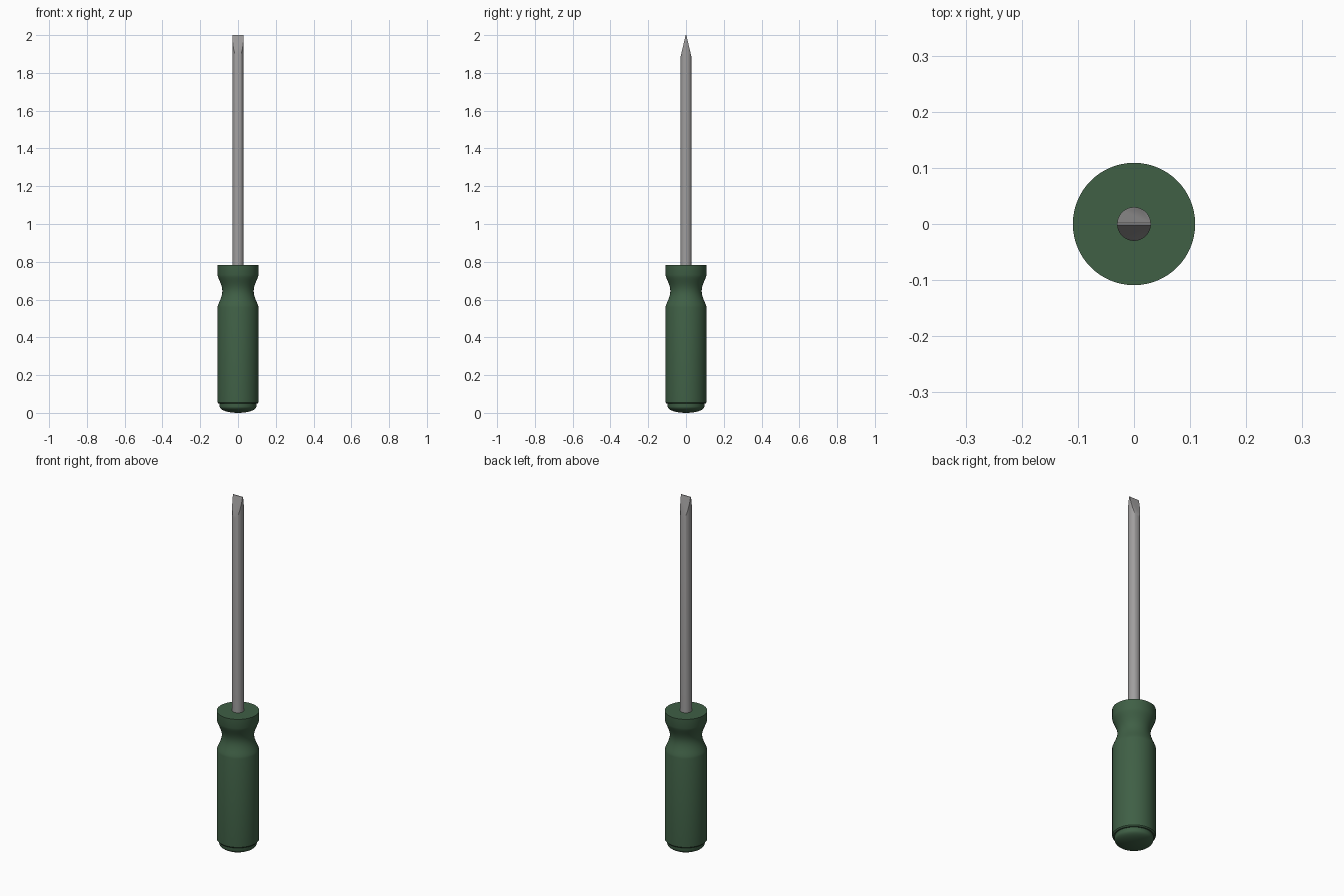
import bpy, bmesh, math
from mathutils import Vector

cube = bpy.data.objects.get("Cube")
if cube:
    bpy.data.objects.remove(cube, do_unlink=True)


def material(name, colour):
    mat = bpy.data.materials.new(name)
    mat.use_nodes = True
    mat.diffuse_color = colour
    mat.node_tree.nodes["Principled BSDF"].inputs["Base Color"].default_value = colour
    return mat


def finish(bm, name, mat):
    bmesh.ops.recalc_face_normals(bm, faces=bm.faces)
    mesh = bpy.data.meshes.new(name)
    bm.to_mesh(mesh)
    bm.free()
    mesh.materials.append(mat)
    obj = bpy.data.objects.new(name, mesh)
    bpy.context.collection.objects.link(obj)
    bpy.ops.object.select_all(action='DESELECT')
    bpy.context.view_layer.objects.active = obj
    obj.select_set(True)
    bpy.ops.object.shade_smooth_by_angle(angle=math.radians(30))
    return obj


def lathe(profile, name, mat, steps=64):
    """Spin an (r, z) profile around the z axis."""
    bm = bmesh.new()
    verts = [bm.verts.new((r, 0, z)) for r, z in profile]
    edges = [bm.edges.new(pair) for pair in zip(verts, verts[1:])]
    bmesh.ops.spin(bm, geom=verts + edges, cent=(0, 0, 0), axis=(0, 0, 1),
                   angle=math.tau, steps=steps, use_merge=True)
    bmesh.ops.remove_doubles(bm, verts=bm.verts, dist=0.0001)
    return finish(bm, name, mat)


green = material("handle green", (0.05, 0.115, 0.06, 1))
steel = material("steel grey", (0.35, 0.34, 0.34, 1))

# Handle: straight grip, concave neck and flat-topped collar
R, NECK = 0.109, 0.083
neck = []
for i in range(17):
    t = i / 16
    neck.append((R - (R - NECK) * math.sin(math.pi * t) ** 1.3, 0.56 + 0.17 * t))
lathe([(0, 0.05), (0.104, 0.05), (R, 0.056)] + neck + [(R, 0.782), (0, 0.782)],
      "handle", green)

# Domed end cap, slightly narrower than the grip
dome = [(0.097 * math.sin(a), 0.033 - 0.033 * math.cos(a))
        for a in (math.pi / 2 * i / 10 for i in range(11))]
lathe(dome + [(0.097, 0.052), (0, 0.052)], "end_cap", green)

# Shaft with a flat blade: a rod cut by two sloping planes
SHAFT, TIP, TAPER, TOP = 0.03, 0.002, 0.12, 2.0
bm = bmesh.new()
bmesh.ops.create_cone(bm, cap_ends=True, segments=48, radius1=SHAFT, radius2=SHAFT, depth=TOP - 0.75)
bmesh.ops.translate(bm, verts=bm.verts, vec=(0, 0, (TOP + 0.75) / 2))
for side in (-1, 1):
    cut = bmesh.ops.bisect_plane(
        bm, geom=bm.verts[:] + bm.edges[:] + bm.faces[:],
        plane_co=(0, side * TIP, TOP),
        plane_no=Vector((0, side * TAPER, SHAFT - TIP)).normalized(), clear_outer=True)
    rim = [e for e in cut["geom_cut"] if isinstance(e, bmesh.types.BMEdge)]
    bmesh.ops.holes_fill(bm, edges=rim, sides=0)
finish(bm, "shaft_and_blade", steel)
